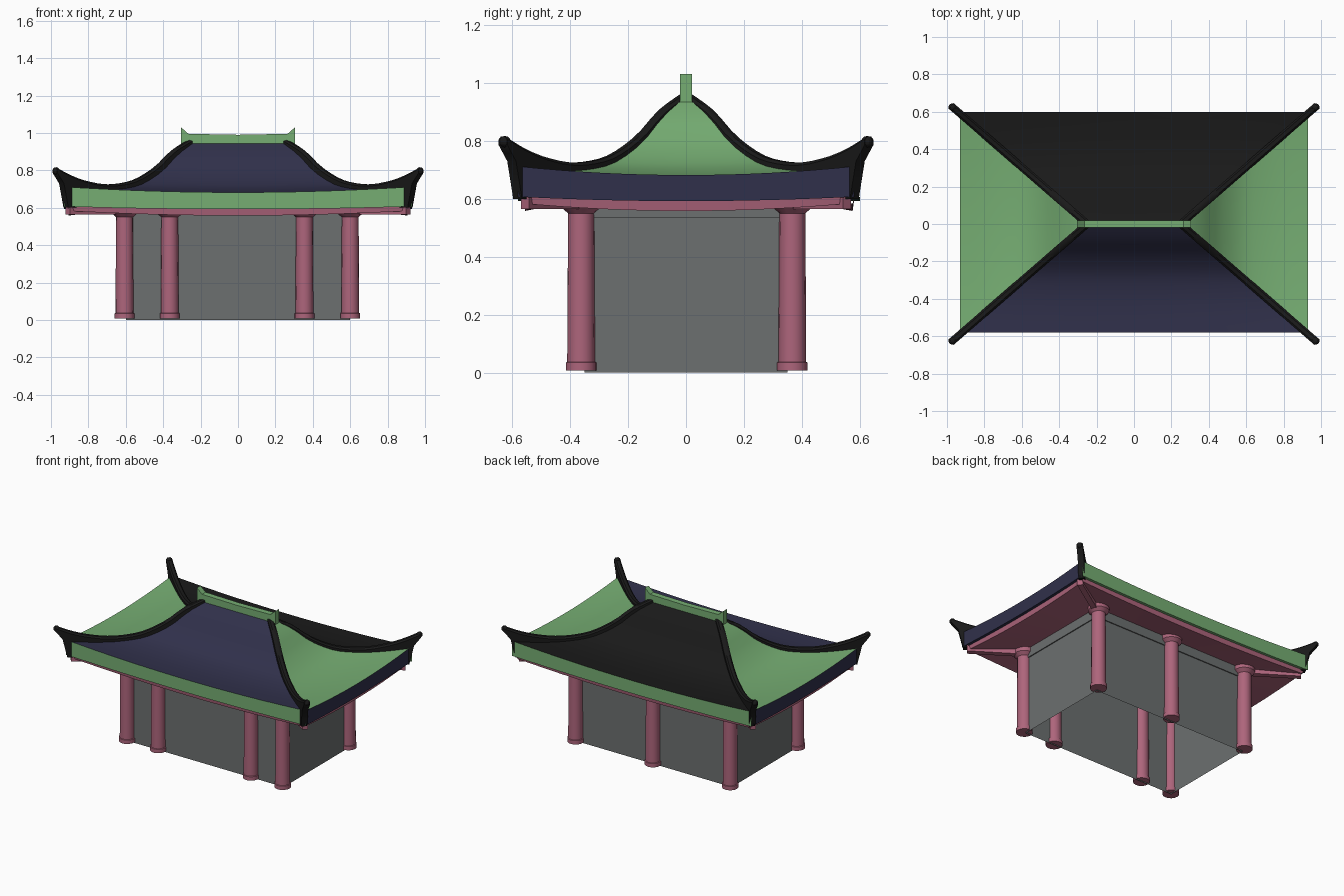
import bpy, bmesh, math

if "Cube" in bpy.data.objects:
    bpy.data.objects.remove(bpy.data.objects["Cube"])

def mat(name, c):
    m = bpy.data.materials.new(name)
    m.diffuse_color = (*c, 1)
    m.use_nodes = True
    m.node_tree.nodes["Principled BSDF"].inputs["Base Color"].default_value = m.diffuse_color
    return m

DARK = mat("dark_tile", (.01, .01, .01))
NAVY = mat("navy_tile", (.03, .03, .07))
GREEN = mat("green_glaze", (.18, .42, .17))
ROSE = mat("rose_paint", (.42, .13, .2))
WALL = mat("wall_grey", (.15, .16, .16))

def finish(name, bm, m, angle=40):
    bmesh.ops.remove_doubles(bm, verts=bm.verts, dist=1e-5)
    bmesh.ops.recalc_face_normals(bm, faces=bm.faces)
    me = bpy.data.meshes.new(name)
    bm.to_mesh(me)
    bm.free()
    o = bpy.data.objects.new(name, me)
    bpy.context.collection.objects.link(o)
    me.materials.append(m)
    bpy.ops.object.select_all(action='DESELECT')
    o.select_set(True)
    bpy.context.view_layer.objects.active = o
    bpy.ops.object.shade_smooth_by_angle(angle=math.radians(angle))
    return o

def grid(name, rows, m, close=False):
    """Skin a list of rows of points; optional closed rings with end caps."""
    bm = bmesh.new()
    vs = [[bm.verts.new(p) for p in r] for r in rows]
    n = len(rows[0])
    for a, b in zip(vs, vs[1:]):
        for i in range(n if close else n - 1):
            j = (i + 1) % n
            bm.faces.new((a[i], a[j], b[j], b[i]))
    if close:
        bm.faces.new(vs[0])
        bm.faces.new(vs[-1])
    return finish(name, bm, m)

def curve(pts, t):
    """Smooth interpolation through (t, value) points."""
    def slope(i):
        a, b = pts[max(i - 1, 0)], pts[min(i + 1, len(pts) - 1)]
        return (b[1] - a[1]) / (b[0] - a[0])
    i = 0
    while i < len(pts) - 2 and t > pts[i + 1][0]:
        i += 1
    (t0, a), (t1, b) = pts[i], pts[i + 1]
    h = t1 - t0
    k = (t - t0) / h
    return ((2*k**3 - 3*k**2 + 1) * a + (k**3 - 2*k**2 + k) * h * slope(i)
            + (3*k**2 - 2*k**3) * b + (k**3 - k**2) * h * slope(i + 1))

def lathe(name, x, y, prof, m, sides=16):
    rows = [[(x + r * math.cos(2*math.pi*i/sides), y + r * math.sin(2*math.pi*i/sides), z)
             for i in range(sides)] for r, z in prof]
    return grid(name, rows, m, True)

# side: local (across, outward) to world for the four roof sides
SIDES = {
    "front": (lambda a, o: (a, -o), True, NAVY, GREEN),
    "back": (lambda a, o: (-a, o), True, DARK, GREEN),
    "right": (lambda a, o: (o, a), False, GREEN, NAVY),
    "left": (lambda a, o: (-o, -a), False, GREEN, NAVY),
}
ROOF = [(0, .96), (.15, .885), (.27, .80), (.4, .74), (.5, .713), (.67, .698), (.83, .70), (1, .712)]
U = [-1 + i / 8 for i in range(17)]

for side, (place, long, tile, edge) in SIDES.items():
    ex, ey = .66, (.60 if side == "back" else .58)
    def dims(s):
        lx, ly = .27 + ex * s, ey * s
        return (lx, ly) if long else (ly, lx)
    # concave roof slope
    rows = []
    for k in range(17):
        s = max(k / 16, .005)
        half, out = dims(s)
        rows.append([(*place(half * u, out), curve(ROOF, s) - .03 * s*s * (1 - u*u)) for u in U])
    grid(side + "_roof_slope", rows, tile)
    # eave fascia
    half, out = dims(1)
    top = [(*place(half * u, out), .712 - .03 * (1 - u*u)) for u in U]
    low = [(*place(half * u, out), .607 - .015 * (1 - u*u)) for u in U]
    lip = [(*place((half - .03) * u, out - .03), .607 - .015 * (1 - u*u)) for u in U]
    grid(side + "_fascia", [top, low, lip], edge)
    # lower eave board and soffit up to the wall
    wh, wo = (.60, .35) if long else (.35, .60)
    a = [(*place((half - .02) * u, out - .02), .607 - .015 * (1 - u*u)) for u in U]
    b = [(*place((half - .025) * u, out - .025), .583 - .025 * (1 - u*u)) for u in U]
    c = [(*place(wh * u, wo), .60) for u in U]
    grid(side + "_soffit", [a, b, c], ROSE)

# upturned hip ridges with hanging corner ends
TOP = [(0, .97), (.15, .905), (.27, .825), (.4, .765), (.5, .738), (.67, .725), (.83, .743), (.95, .772), (1.07, .815)]
BOT = [(0, .92), (.27, .77), (.5, .69), (.8, .64), (.93, .60), (.985, .60), (1.02, .73), (1.07, .785)]
STEPS = [i / 20 for i in range(19)] + [.93, .96, .985, 1.0, 1.02, 1.045, 1.07]
def lin(pts, t):
    for (t0, a), (t1, b) in zip(pts, pts[1:]):
        if t <= t1:
            return a + (b - a) * (t - t0) / (t1 - t0)
    return pts[-1][1]

L = math.hypot(.68, .59)
for sx, nx in ((-1, "left"), (1, "right")):
    for sy, ny in ((-1, "front"), (1, "back")):
        rows = []
        for t in STEPS:
            x, y = .25 + .68 * t, .59 * t
            w = .02
            px, py = w * .59 / L, -w * .68 / L
            zt, zb = curve(TOP, t), lin(BOT, t)
            rows.append([(sx * (x + q * px), sy * (y + q * py), z) for q, z in
                         ((-1, zb), (-1, zt - .01), (-.5, zt), (.5, zt), (1, zt - .01), (1, zb))])
        grid(f"{ny}_{nx}_hip_ridge", rows, DARK, True)
        # finial knob on the hip tip
        bpy.ops.mesh.primitive_uv_sphere_add(segments=10, ring_count=6, radius=.02,
                                             location=(sx * .972, sy * .625, .797))
        bpy.context.object.name = f"{ny}_{nx}_hip_knob"
        bpy.context.object.data.materials.append(DARK)
        # corner rafter under the eave
        rows = [[(sx * (x + q * .012), sy * (y - q * .014), z) for q, z in
                 ((-1, .565), (1, .565), (1, .61), (-1, .61))] for x, y in ((.60, .35), (.91, .555))]
        grid(f"{ny}_{nx}_corner_rafter", rows, ROSE, True)

# main ridge with raised horn ends
RIDGE = [(-.305, .91, 1.03), (-.265, .935, .995), (0, .94, .99), (.265, .935, .995), (.305, .91, 1.03)]
grid("main_ridge", [[(x, -.02, a), (x, .02, a), (x, .02, b), (x, -.02, b)] for x, a, b in RIDGE], GREEN, True)

# open-bottomed wall shell and the beam around its top
def ring(x, y, z):
    return [(-x, -y, z), (x, -y, z), (x, y, z), (-x, y, z), (-x, -y, z)]
grid("walls", [ring(.60, .35, 0), ring(.60, .35, .60)], WALL)
grid("top_beam", [ring(.60, .35, .535), ring(.607, .357, .535), ring(.607, .357, .60)], WALL)

# columns with base and capital: four in front, three behind
COLUMN = [(.053, .008), (.053, .035), (.048, .037), (.045, .55), (.068, .57), (.068, .605)]
for i, (x, y) in enumerate([(-.607, -.362), (-.365, -.362), (.355, -.362), (.60, -.362),
                            (-.60, .367), (0, .367), (.60, .367)]):
    lathe(f"column_{i + 1}", x, y, COLUMN, ROSE)
